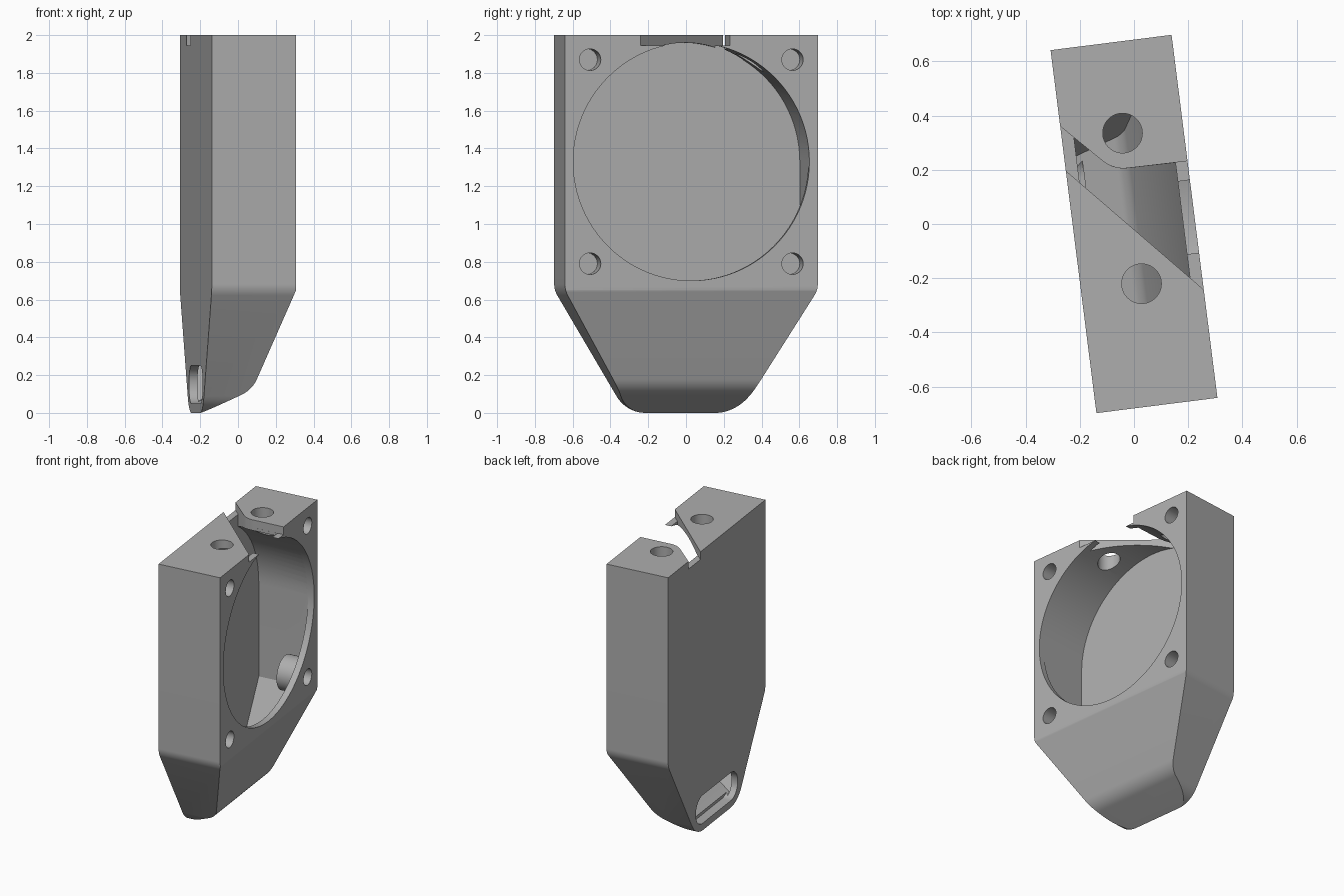
import bpy, bmesh, math
from mathutils import Vector, Matrix

if "Cube" in bpy.data.objects:
    bpy.data.objects.remove(bpy.data.objects["Cube"])

grey = bpy.data.materials.new("plain grey")
grey.use_nodes = True
colour = (0.42, 0.42, 0.42, 1)
grey.diffuse_color = colour
grey.node_tree.nodes["Principled BSDF"].inputs["Base Color"].default_value = colour

WALL = 0.045
HALF_T, HALF_W = 0.225, 0.675
IN_T = HALF_T - WALL
FAN_Z, FAN_R = 1.33, 0.63


def rounded(points, steps=10):
    """Round each (a, b, radius) corner of a polygon; radius 0 stays sharp."""
    out = []
    for i, (a, b, r) in enumerate(points):
        p = Vector((a, b))
        if not r:
            out.append((a, b))
            continue
        d0 = (Vector(points[i - 1][:2]) - p).normalized()
        d1 = (Vector(points[(i + 1) % len(points)][:2]) - p).normalized()
        half = d0.angle(d1) / 2
        centre = p + (d0 + d1).normalized() * r / math.sin(half)
        start = p + d0 * r / math.tan(half) - centre
        turn = math.copysign(math.pi - 2 * half, d1.x * d0.y - d1.y * d0.x)
        first = math.atan2(start.y, start.x)
        for k in range(steps + 1):
            angle = first + turn * k / steps
            out.append((centre.x + r * math.cos(angle), centre.y + r * math.sin(angle)))
    return out


def prism(name, pts, axis, lo, hi):
    """Extrude a 2D outline along x (outline y,z), y (x,z) or z (x,y)."""
    place = {"x": lambda a, b, c: (c, a, b),
             "y": lambda a, b, c: (a, c, b),
             "z": lambda a, b, c: (a, b, c)}[axis]
    bm = bmesh.new()
    low, high = [[bm.verts.new(place(a, b, c)) for a, b in pts] for c in (lo, hi)]
    bm.faces.new(low)
    bm.faces.new(high)
    for i in range(len(pts)):
        bm.faces.new((low[i - 1], low[i], high[i], high[i - 1]))
    bmesh.ops.recalc_face_normals(bm, faces=bm.faces)
    mesh = bpy.data.meshes.new(name)
    bm.to_mesh(mesh)
    bm.free()
    mesh.materials.append(grey)
    ob = bpy.data.objects.new(name, mesh)
    bpy.context.collection.objects.link(ob)
    return ob


def circle(a, b, r, n=48):
    return [(a + r * math.cos(math.tau * i / n), b + r * math.sin(math.tau * i / n))
            for i in range(n)]


def combine(target, tool, operation):
    mod = target.modifiers.new("shape", "BOOLEAN")
    mod.operation, mod.object, mod.solver = operation, tool, "EXACT"
    bpy.context.view_layer.objects.active = target
    bpy.ops.object.modifier_apply(modifier=mod.name)
    bpy.data.objects.remove(tool)


# Outer shell: side profile crossed with the tapered front outline
shell = prism("fan_duct", rounded([
    (-HALF_T, 2, 0), (-HALF_T, 0, 0), (0.03, 0.122, 0.15),
    (HALF_T, 0.65, 0), (HALF_T, 2, 0)]), "y", -0.8, 0.8)
outline = prism("outline", rounded([
    (-HALF_W, 2.1, 0), (-HALF_W, 0.65, 0.12), (-0.29, 0, 0.18),
    (0.29, 0, 0.18), (HALF_W, 0.65, 0.12), (HALF_W, 2.1, 0)]), "x", -0.5, 0.5)
combine(shell, outline, "INTERSECT")

# Air chamber: round top, straight sides, tapering down to the nozzle
chamber = prism("chamber", rounded([
    (-IN_T, 2, 0), (-IN_T, 0.06, 0), (0.0, 0.16, 0.1),
    (IN_T, 0.66, 0), (IN_T, 2, 0)]), "y", -0.8, 0.8)
arch = [(FAN_R * math.cos(math.pi * i / 48), FAN_Z + FAN_R * math.sin(math.pi * i / 48))
        for i in range(49)]
arch += [(-FAN_R, 0.67), (-0.27, 0.05), (0.27, 0.05), (FAN_R, 0.67)]
combine(chamber, prism("arch", arch, "x", -0.5, 0.5), "INTERSECT")

# Lower screw bosses stay solid inside the chamber
for side in (-1, 1):
    combine(chamber, prism("boss", circle(side * 0.54, 0.79, 0.12), "x", 0.06, 0.3),
            "DIFFERENCE")
combine(shell, chamber, "DIFFERENCE")

# Round fan opening through the front lip
combine(shell, prism("opening", circle(0, FAN_Z, FAN_R, 96), "x", IN_T - 0.01, 0.4),
        "DIFFERENCE")

# Blind screw holes in the four corners
for side in (-1, 1):
    for z in (0.79, 1.87):
        combine(shell, prism("screw_hole", circle(side * 0.54, z, 0.057, 32),
                             "x", 0.08, 0.4), "DIFFERENCE")

# Vertical holes in the top
for y in (0.338, -0.222):
    combine(shell, prism("top_hole", circle(0, y, 0.073), "z", 1.65, 2.1), "DIFFERENCE")


def slot(reach, bottom, top):
    """Slanted slot cutter reaching equally far to both sides."""
    pts = rounded([(-reach, 1.109 * reach - 0.023, 0), (reach, -1.109 * reach - 0.023, 0),
                   (reach, 0.205, 0), (-0.05, 0.208, 0.12),
                   (-reach, 0.208 + 1.05 * (reach - 0.05), 0)])
    return prism("slot", pts, "z", bottom, top)


# Slanted slot across the top, deeper between the walls
combine(shell, slot(0.3, 1.945, 2.1), "DIFFERENCE")
combine(shell, slot(IN_T, 1.75, 1.96), "DIFFERENCE")

# Rounded nozzle outlet low on the back
outlet = rounded([(-0.29, 0.05, 0.095), (0.29, 0.05, 0.095),
                  (0.29, 0.25, 0.095), (-0.29, 0.25, 0.095)])
combine(shell, prism("outlet", outlet, "x", -0.4, -IN_T + 0.02), "DIFFERENCE")

# Turn the whole part slightly and shade it
shell.data.transform(Matrix.Rotation(math.radians(7.2), 4, "Z"))
bpy.ops.object.select_all(action="DESELECT")
shell.select_set(True)
bpy.context.view_layer.objects.active = shell
bpy.ops.object.shade_smooth_by_angle(angle=math.radians(25))
